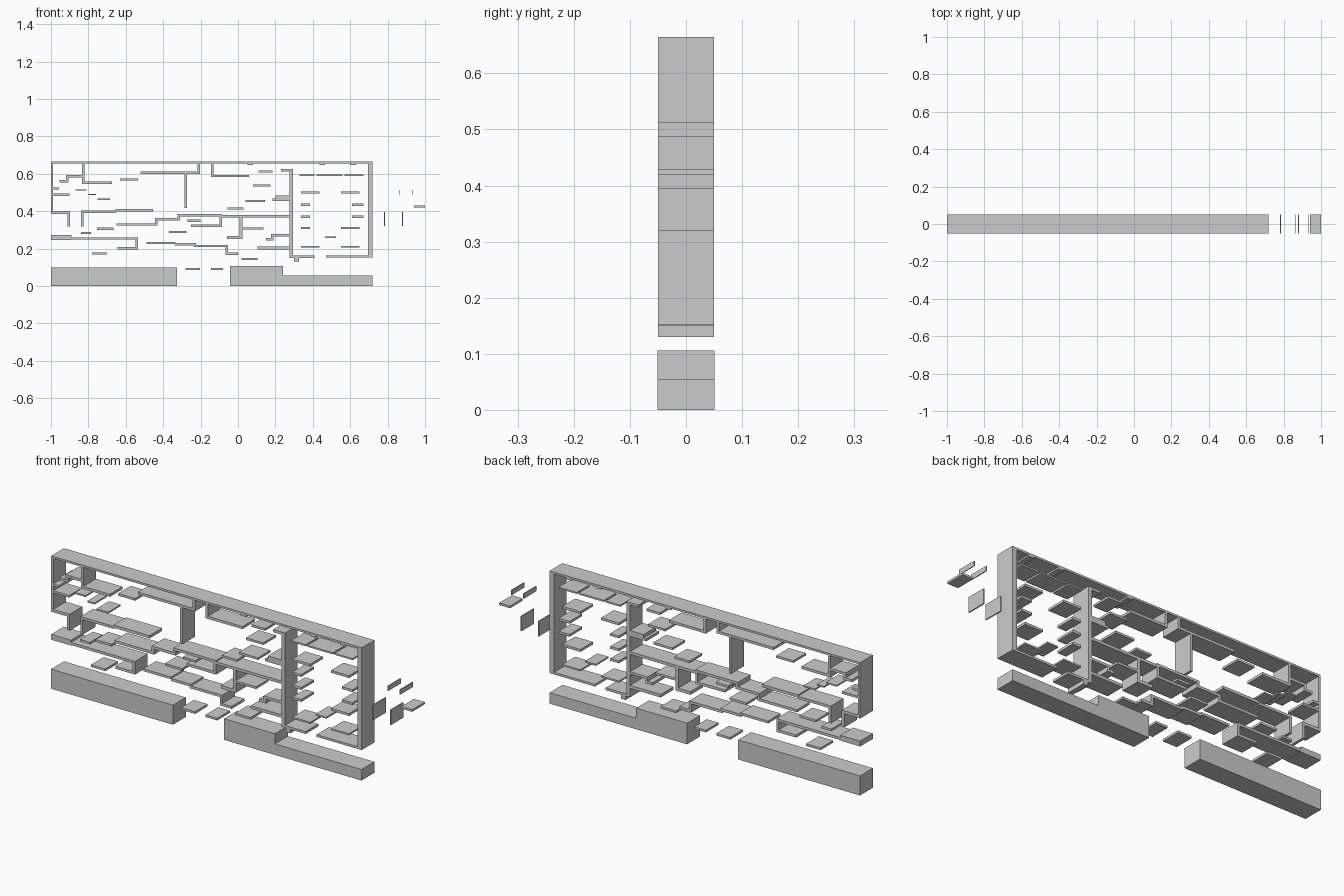
import bpy, bmesh
from mathutils import Vector

DEPTH = 0.1   # everything is one thick slice across y


def extrude_outline(name, outline, depth=DEPTH):
    """Extrude an x-z outline through y."""
    bm = bmesh.new()
    face = bm.faces.new([bm.verts.new((x, -depth / 2, z)) for x, z in outline])
    ext = bmesh.ops.extrude_face_region(bm, geom=[face])
    moved = [v for v in ext["geom"] if isinstance(v, bmesh.types.BMVert)]
    bmesh.ops.translate(bm, verts=moved, vec=(0, depth, 0))
    bmesh.ops.recalc_face_normals(bm, faces=bm.faces)
    mesh = bpy.data.meshes.new(name)
    bm.to_mesh(mesh)
    bm.free()
    bpy.context.collection.objects.link(bpy.data.objects.new(name, mesh))


def slab(name, x0, x1, z0, z1, depth=DEPTH):
    extrude_outline(name, [(x0, z0), (x1, z0), (x1, z1), (x0, z1)], depth)


def run(name, points, t=0.013):
    """Right-angled wall/ledge of thickness t along a centre line."""
    pts = [Vector(p) for p in points]
    normals = []
    for a, b in zip(pts, pts[1:]):
        d = (b - a).normalized()
        normals.append(Vector((-d.y, d.x)))
    offs = [normals[0]] + [a + b for a, b in zip(normals, normals[1:])] + [normals[-1]]
    left = [p + o * t / 2 for p, o in zip(pts, offs)]
    right = [p - o * t / 2 for p, o in zip(pts, offs)]
    extrude_outline(name, left + right[::-1])


def platforms(name, rows, t=0.011):
    """Loose platforms: x start, x end, centre height."""
    for x0, x1, z in rows:
        slab(name, x0, x1, z - t / 2, z + t / 2)


# Ground blocks
slab("ground_left", -1, -0.325, 0, 0.098, 0.102)
extrude_outline("ground_right", [(-0.042, 0), (0.72, 0), (0.72, 0.055), (0.24, 0.055),
                                 (0.24, 0.106), (-0.042, 0.106)], 0.102)
platforms("stepping_stone", [(-0.28, -0.203, 0.092), (-0.145, -0.08, 0.092)])

# Outer shell: roof, left wall with its ledge, right wall with its floor
extrude_outline("outer_shell", [
    (-1, 0.665), (-1, 0.385), (-0.912, 0.385), (-0.912, 0.317), (-0.898, 0.317),
    (-0.898, 0.4), (-0.988, 0.4), (-0.988, 0.655), (0.696, 0.655), (0.696, 0.163),
    (0.47, 0.163), (0.47, 0.152), (0.72, 0.152), (0.72, 0.665)])
platforms("roof_stud", [(0.05, 0.08, 0.651), (0.435, 0.465, 0.651), (0.6, 0.63, 0.651)], 0.008)

# Wall of the right room
extrude_outline("room_wall", [
    (0.275, 0.15), (0.3, 0.15), (0.3, 0.13), (0.325, 0.13), (0.325, 0.15), (0.41, 0.15),
    (0.41, 0.162), (0.295, 0.162), (0.295, 0.625), (0.23, 0.625), (0.23, 0.612), (0.275, 0.612)])

# Shelves of the right room
for z, wide in ((0.5, True), (0.435, False), (0.37, False), (0.31, True), (0.211, True)):
    t = 0.008 if z < 0.25 else 0.012
    left_end = 0.435 if z in (0.5, 0.211) else 0.385
    right_span = (0.55, 0.65) if wide else (0.61, 0.67)
    platforms("room_shelf", [(0.337, left_end, z), (*right_span, z)], t)
platforms("room_middle_shelf", [(0.465, 0.525, 0.261)], 0.008)
platforms("room_upper_shelf", [(0.33, 0.41, 0.593), (0.42, 0.56, 0.593), (0.57, 0.67, 0.593)], 0.008)

# Walls and ledges hanging from the roof
run("hung_ledge_left", [(-0.828, 0.658), (-0.828, 0.553), (-0.675, 0.553)])
run("hung_step_left", [(-0.955, 0.561), (-0.914, 0.561), (-0.914, 0.586), (-0.83, 0.586)])
run("hung_ledge_middle", [(-0.21, 0.658), (-0.21, 0.606), (-0.52, 0.606)])
run("hung_ledge_right", [(-0.138, 0.658), (-0.138, 0.588), (0.06, 0.588)])
slab("hung_pillar", -0.285, -0.272, 0.417, 0.601)

# Middle level
run("middle_ledge_left", [(-0.832, 0.317), (-0.832, 0.398), (-0.655, 0.398)])
slab("middle_ledge_left_end", -0.655, -0.455, 0.397, 0.411)
run("middle_stairs", [(-0.65, 0.329), (-0.437, 0.329), (-0.437, 0.356), (-0.317, 0.356),
                      (-0.317, 0.379), (-0.093, 0.379), (-0.093, 0.321), (-0.25, 0.321)])
slab("middle_ledge_right", -0.087, 0.277, 0.365, 0.379)
run("middle_hook", [(0.015, 0.368), (0.015, 0.26), (-0.06, 0.26)], 0.016)
extrude_outline("wall_step_upper", [(0.185, 0.455), (0.277, 0.455), (0.277, 0.485),
                                    (0.2, 0.485), (0.2, 0.467), (0.185, 0.467)])
run("wall_step_lower", [(0.15, 0.25), (0.184, 0.25), (0.184, 0.272), (0.277, 0.272)])
slab("wall_ledge", 0.105, 0.277, 0.195, 0.21)

# Lower level
slab("lower_block", -1, -0.89, 0.245, 0.272)
run("lower_hook", [(-0.892, 0.254), (-0.542, 0.254), (-0.542, 0.201), (-0.645, 0.201)])
slab("lower_stair_top", -0.49, -0.335, 0.224, 0.236)
slab("lower_stair_middle", -0.337, -0.225, 0.216, 0.229)
run("lower_stair_end", [(-0.235, 0.214), (-0.059, 0.214), (-0.059, 0.172), (0, 0.172)])

# Loose platforms, top to bottom
platforms("upper_platform", [
    (-0.988, -0.957, 0.522), (-0.988, -0.9, 0.488), (-0.63, -0.535, 0.57),
    (0.11, 0.185, 0.612), (0.08, 0.175, 0.538), (0.04, 0.145, 0.455), (-0.055, 0.03, 0.415)])
platforms("thin_platform", [(-0.87, -0.81, 0.513), (-0.8, -0.76, 0.489), (-0.75, -0.685, 0.463)], 0.007)
platforms("lower_platform", [
    (-0.27, -0.2, 0.349), (0.022, 0.135, 0.307), (-0.755, -0.665, 0.306), (-0.84, -0.785, 0.284),
    (-0.37, -0.275, 0.289), (-0.78, -0.7, 0.173), (0.02, 0.105, 0.145)])

# Detached panels on the far right
for x in (0.783, 0.879):
    slab("side_panel", x - 0.003, x + 0.003, 0.32, 0.395)
for x in (0.865, 0.932):
    slab("small_side_panel", x - 0.002, x + 0.002, 0.487, 0.512)
platforms("side_platform", [(0.94, 1.0, 0.424)])
